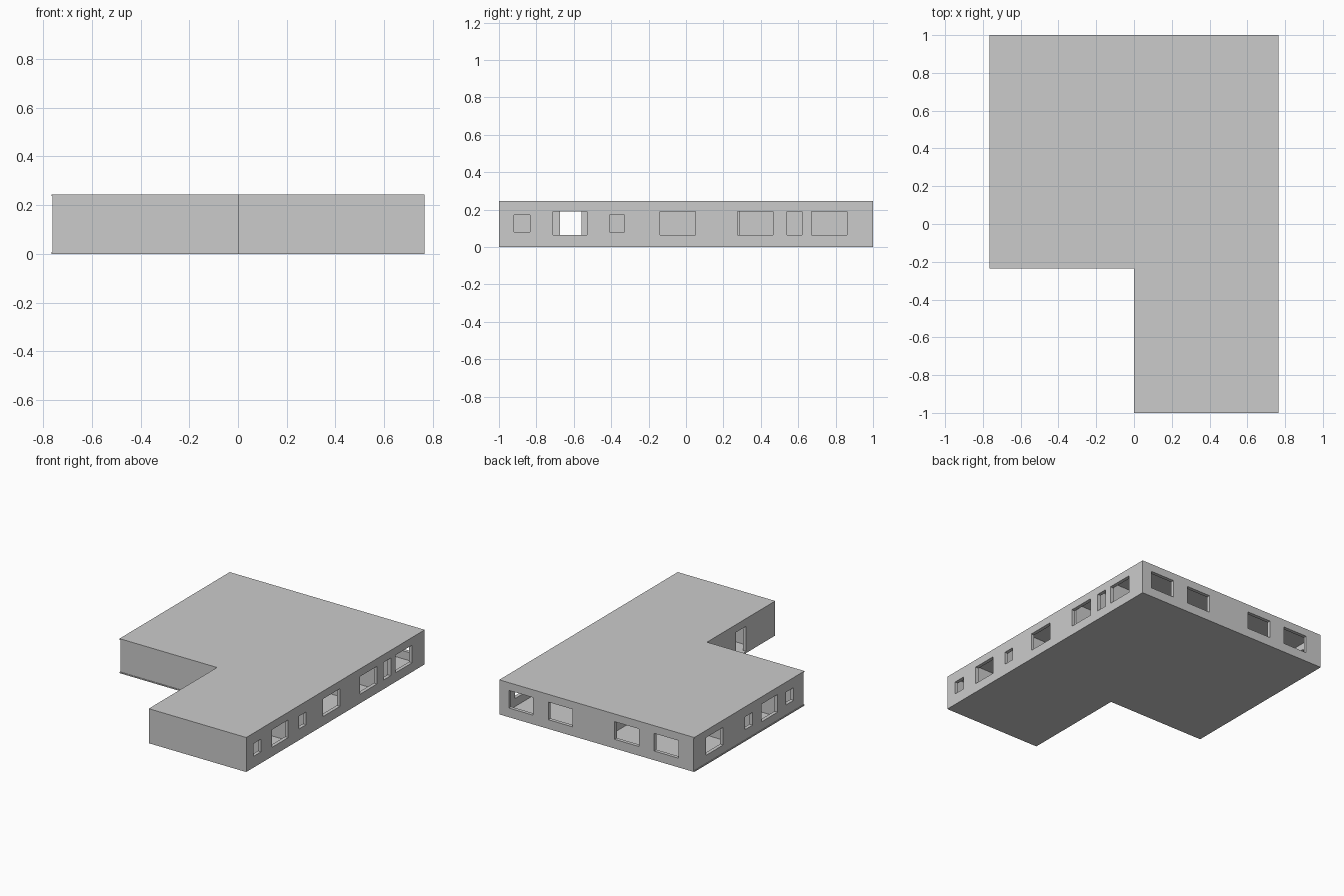
import bpy, bmesh

if "Cube" in bpy.data.objects:
    bpy.data.objects.remove(bpy.data.objects["Cube"])

W, NOTCH, H = 0.765, -0.235, 0.245      # half width, inner corner y, height
SLAB, WALL = 0.008, 0.025               # slab and wall thickness
BIG, SMALL, DOOR = (0.065, 0.19), (0.08, 0.17), (0.012, 0.19)


def make(name, bm):
    bmesh.ops.recalc_face_normals(bm, faces=bm.faces)
    mesh = bpy.data.meshes.new(name)
    bm.to_mesh(mesh)
    bm.free()
    ob = bpy.data.objects.new(name, mesh)
    bpy.context.collection.objects.link(ob)
    return ob


def outline(inset, left=0.0):
    # L-shaped floor plan; "left" adds the small recess under the eaves
    r, l, n, c = W - inset, -W + inset + left, NOTCH + inset + left, inset
    return [(r, -1 + inset), (r, 1 - inset), (l, 1 - inset),
            (l, n), (c, n), (c, -1 + inset)]


def slab(name, z0, z1):
    bm = bmesh.new()
    f = bm.faces.new([bm.verts.new((x, y, z0)) for x, y in outline(0)])
    ext = bmesh.ops.extrude_face_region(bm, geom=[f])["geom"]
    verts = [v for v in ext if isinstance(v, bmesh.types.BMVert)]
    bmesh.ops.translate(bm, verts=verts, vec=(0, 0, z1 - z0))
    return make(name, bm)


def add_box(bm, x0, x1, y0, y1, z0, z1):
    vs = bmesh.ops.create_cube(bm, size=1)["verts"]
    for v in vs:
        v.co = (x1 if v.co.x > 0 else x0, y1 if v.co.y > 0 else y0,
                z1 if v.co.z > 0 else z0)


# floor and flat roof
slab("floor_slab", 0, SLAB)
slab("roof_slab", H - SLAB, H)

# outer walls as one closed ring
bm = bmesh.new()
rings = [[bm.verts.new((x, y, z)) for x, y in outline(i, 0.004)]
         for i, z in ((0, SLAB), (0, H - SLAB), (WALL, H - SLAB), (WALL, SLAB))]
for a, b in zip(rings, rings[1:] + rings[:1]):
    for i in range(6):
        j = (i + 1) % 6
        bm.faces.new((a[i], a[j], b[j], b[i]))
walls = make("outer_walls", bm)

# window and door openings
right = [(-0.92, -0.835, SMALL), (-0.71, -0.53, BIG), (-0.41, -0.33, SMALL),
         (-0.14, 0.05, BIG), (0.275, 0.465, BIG), (0.54, 0.62, BIG),
         (0.67, 0.86, BIG)]
left = [(-0.12, -0.035, SMALL), (0.06, 0.24, BIG), (0.34, 0.425, SMALL),
        (0.67, 0.86, BIG)]
back = [(0.5, 0.69), (0.19, 0.38), (-0.33, -0.14), (-0.64, -0.45)]
bm = bmesh.new()
for a, b, z in right:
    add_box(bm, W - 0.06, W + 0.05, a, b, *z)
for a, b, z in left:
    add_box(bm, -W - 0.05, -W + 0.06, a, b, *z)
for a, b in back:
    add_box(bm, a, b, 0.94, 1.05, *BIG)
add_box(bm, -0.05, 0.06, -0.675, -0.56, *DOOR)
cutter = make("opening_cutter", bm)
cutter.hide_render = True

mod = walls.modifiers.new("openings", "BOOLEAN")
mod.operation, mod.solver, mod.object = "DIFFERENCE", "EXACT", cutter
bpy.context.view_layer.objects.active = walls
bpy.ops.object.modifier_apply(modifier=mod.name)
bpy.data.objects.remove(cutter)

# inner partitions between the rooms
T, Z = 0.009, (SLAB, H - SLAB)
bm = bmesh.new()
add_box(bm, -T, T, NOTCH + WALL, 1 - WALL, *Z)
for y in (-0.77, -0.46, -0.235, 0.28, 0.505, 0.645):
    add_box(bm, T if y > -0.2 else WALL, W - WALL, y - T, y + T, *Z)
for y in (0.01, 0.29, 0.5):
    add_box(bm, -W + WALL, -T, y - T, y + T, *Z)
make("room_partitions", bm)
